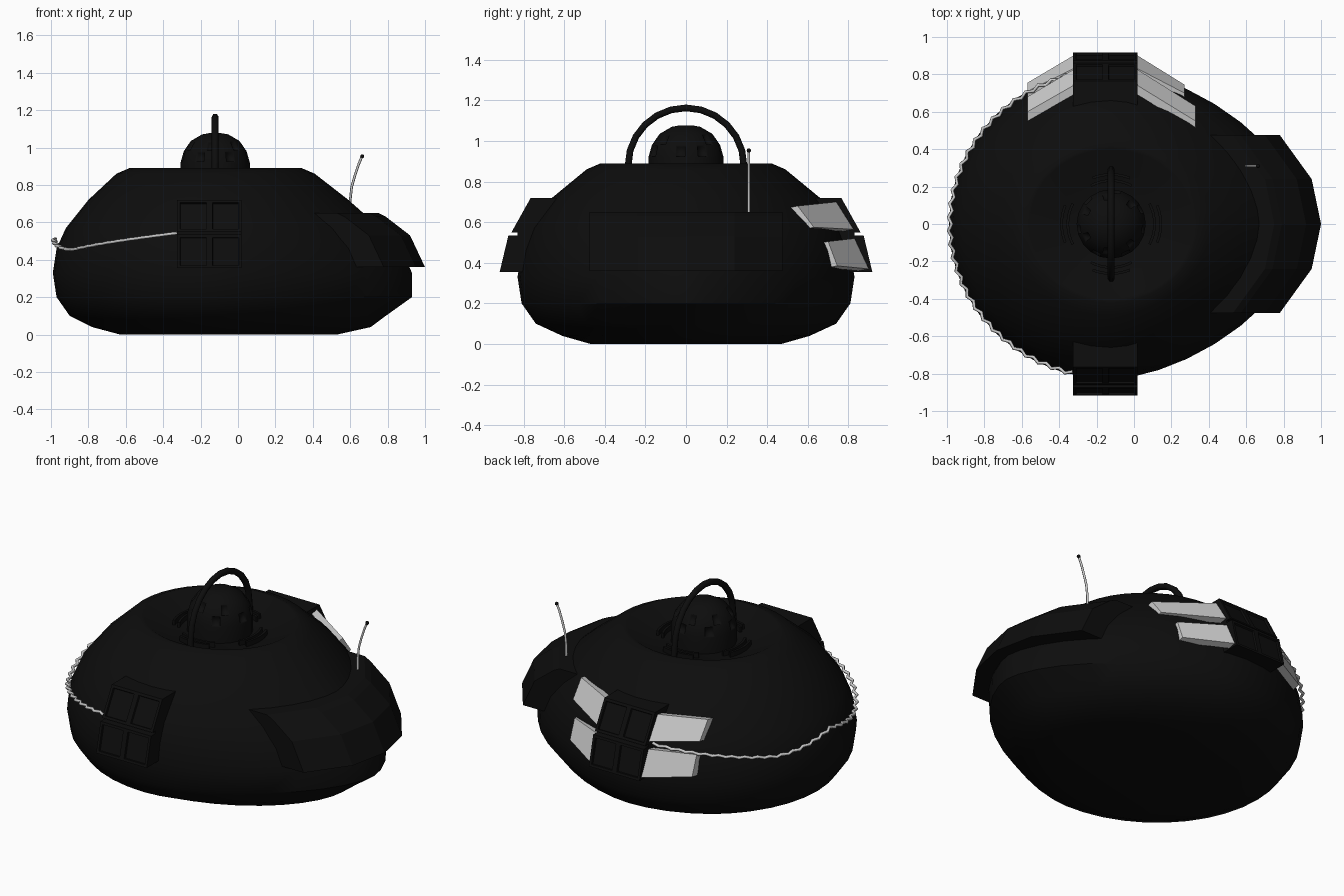
import bpy, bmesh
from math import sin, cos, pi, copysign, radians

if "Cube" in bpy.data.objects:
    bpy.data.objects.remove(bpy.data.objects["Cube"])

CX = -0.122  # centre of the dome and hull rings
black = bpy.data.materials.new("black")
black.diffuse_color = (0.004, 0.004, 0.004, 1)
black.use_nodes = True
black.node_tree.nodes["Principled BSDF"].inputs["Base Color"].default_value = black.diffuse_color


def make(name, verts, faces, mat=None, smooth=None):
    me = bpy.data.meshes.new(name)
    me.from_pydata(verts, [], faces)
    bm = bmesh.new()
    bm.from_mesh(me)
    bmesh.ops.recalc_face_normals(bm, faces=bm.faces)
    bm.to_mesh(me)
    bm.free()
    ob = bpy.data.objects.new(name, me)
    bpy.context.collection.objects.link(ob)
    if mat:
        me.materials.append(mat)
    if smooth:
        bpy.ops.object.select_all(action='DESELECT')
        ob.select_set(True)
        bpy.context.view_layer.objects.active = ob
        bpy.ops.object.shade_smooth_by_angle(angle=radians(smooth))
    return ob


def loft(name, rings, closed=True, mat=black, smooth=None):
    """Skin equal-length rings and cap both ends."""
    n = len(rings[0])
    verts = [p for r in rings for p in r]
    faces = [(k * n + i, k * n + (i + 1) % n, (k + 1) * n + (i + 1) % n, (k + 1) * n + i)
             for k in range(len(rings) - 1) for i in range(n)]
    if closed:
        faces += [tuple(range(n)), tuple(range((len(rings) - 1) * n, len(rings) * n))]
    return make(name, verts, faces, mat, smooth)


def tube(name, pts, r, mat=None, res=1):
    cu = bpy.data.curves.new(name, 'CURVE')
    cu.dimensions = '3D'
    cu.bevel_depth, cu.bevel_resolution, cu.use_fill_caps = r, res, True
    sp = cu.splines.new('POLY')
    sp.points.add(len(pts) - 1)
    for p, c in zip(sp.points, pts):
        p.co = (*c, 1)
    ob = bpy.data.objects.new(name, cu)
    bpy.context.collection.objects.link(ob)
    bpy.ops.object.select_all(action='DESELECT')
    ob.select_set(True)
    bpy.context.view_layer.objects.active = ob
    bpy.ops.object.convert(target='MESH')
    ob = bpy.context.object
    ob.name = name
    if mat:
        ob.data.materials.append(mat)
    return ob


def inset(ob, test, thick, depth):
    bm = bmesh.new()
    bm.from_mesh(ob.data)
    bm.normal_update()
    fs = [f for f in bm.faces if test(f)]
    bmesh.ops.inset_individual(bm, faces=fs, thickness=thick, depth=0)
    bmesh.ops.inset_individual(bm, faces=fs, thickness=0.003, depth=depth)
    bm.to_mesh(ob.data)
    bm.free()


# Egg-shaped hull with a dished top: z, left x, right x, half depth, front exponent
levels = [(0, -0.63, 0.53, 0.47, 1.9), (0.04, -0.78, 0.71, 0.61, 1.75),
          (0.10, -0.90, 0.79, 0.74, 1.7), (0.20, -0.97, 0.93, 0.81, 1.65),
          (0.33, -0.99, 0.93, 0.83, 1.65), (0.46, -0.97, 0.87, 0.81, 1.65),
          (0.57, -0.92, 0.76, 0.77, 1.7), (0.72, -0.80, 0.59, 0.66, 1.75),
          (0.86, -0.65, 0.41, 0.49, 1.9), (0.89, -0.58, 0.34, 0.42, 2),
          (0.89, -0.56, 0.32, 0.40, 2), (0.82, -0.41, 0.165, 0.287, 2)]


def hull_ring(z, xl, xr, b, n, N=40):
    out = []
    for i in range(N):
        c, s = cos(2 * pi * i / N), sin(2 * pi * i / N)
        e = 2 / (n if c > 0 else 2)
        a = xr - CX if c > 0 else CX - xl
        out.append((CX + copysign(a * abs(c) ** e, c), copysign(b * abs(s) ** e, s), z))
    return out


loft("hull", [hull_ring(*l) for l in levels], smooth=35)

# Observation dome with recessed windows
prof = [(0.185, 0.80), (0.185, 0.92), (0.168, 0.98), (0.13, 1.035), (0.07, 1.07), (0.03, 1.077)]
dome = loft("dome", [[(CX + r * cos(2 * pi * i / 20), r * sin(2 * pi * i / 20), z)
                      for i in range(20)] for r, z in prof], smooth=30)
inset(dome, lambda f: 0.94 < f.calc_center_median().z < 1.02 and f.index % 3 == 0, 0.006, -0.012)

# Curved rails in the dish around the dome
for k in range(4):
    for r0, span in ((0.225, 28), (0.258, 22)):
        rings = []
        for i in range(9):
            t = radians(k * 90 + (i / 4 - 1) * span)
            rings.append([(CX + r * cos(t), r * sin(t), z) for r, z in
                          ((r0, 0.81), (r0 + 0.014, 0.81), (r0 + 0.014, 0.85), (r0, 0.85))])
        loft("dish_rail", rings)

# Arched roll bar over the dome
arch = [(CX, -0.292, 0.81)] + [(CX, -0.285 * cos(pi * i / 12), 0.88 + 0.283 * sin(pi * i / 12))
                               for i in range(13)] + [(CX, 0.292, 0.81)]
tube("roll_bar", arch, 0.019, black)

# Overhanging hood at the pointed end
hood = []
for z, dx in ((0.36, 0), (0.53, 0.08), (0.63, 0.21), (0.65, 0.25)):
    hood.append([(0.30, 0.475, z), (0.78 - dx, 0.475, z), (0.95 - dx, 0.24, z), (1.0 - dx, 0, z),
                 (0.95 - dx, -0.24, z), (0.78 - dx, -0.475, z), (0.30, -0.475, z)])
loft("end_hood", hood)

# Two-tier boxes on the front and back
tiers = {"upper_box": [(0.60, 0.72), (0.765, 0.72), (0.86, 0.55), (0.60, 0.55)],
         "middle_box": [(0.65, 0.56), (0.83, 0.56), (0.83, 0.52), (0.65, 0.52)],
         "lower_box": [(0.65, 0.535), (0.875, 0.535), (0.918, 0.355), (0.65, 0.355)]}
for side, s in (("front", -1), ("back", 1)):
    for part, p in tiers.items():
        ob = loft(side + "_" + part, [[(x, s * y, z) for y, z in p] for x in (-0.325, -0.152, 0.02)])
        if part != "middle_box":
            inset(ob, lambda f: s * f.normal.y > 0.5, 0.022, -0.012)

# Grey louvre panels either side of the back boxes: outer x, then (y, z) edges
for sx, xi, upper, lower in (("right", 0.02, (0.33, 0.0), (0.27, 0.0)),
                             ("left", -0.325, (-0.57, 0.05), (-0.57, 0.01))):
    for part, (xo, dy), inner, outer in (
            ("upper", upper, [(0.74, 0.70), (0.825, 0.565)], [(0.55, 0.68), (0.63, 0.575)]),
            ("lower", lower, [(0.83, 0.52), (0.90, 0.37)], [(0.70, 0.505), (0.745, 0.385)])):
        rings = []
        for x, edge, d in ((xi, inner, 0), (xo, outer, dy)):
            (y0, z0), (y1, z1) = edge
            rings.append([(x, y0 + d, z0), (x, y1 + d, z1),
                          (x, y1 + d - 0.05, z1 - 0.01), (x, y0 + d - 0.05, z0 - 0.01)])
        loft(sx + "_" + part + "_panel", rings, mat=None)

# Zigzag chain slung around the rounded end
chain = []
for i in range(61):
    u = i / 60
    t = radians(-104 - 152 * u)
    w = abs(2 * u - 1)  # 1 at the boxes, 0 at the far end
    z = 0.512 - 0.058 * sin(pi * min(1, w / 0.74)) if w < 0.37 else 0.454 + 0.088 * ((w - 0.37) / 0.63)
    k = 1 + (0.013 if i % 2 else -0.008)
    chain.append((CX + 0.86 * k * cos(t), 0.82 * k * sin(t), z))
tube("chain", chain, 0.009)

# Bent aerial with a dark tip
tube("aerial", [(0.60, 0.31, 0.64), (0.60, 0.31, 0.72), (0.608, 0.31, 0.79), (0.625, 0.31, 0.85),
                (0.645, 0.31, 0.91), (0.662, 0.31, 0.95)], 0.007)
bpy.ops.mesh.primitive_uv_sphere_add(segments=10, ring_count=6, radius=0.011, location=(0.664, 0.31, 0.953))
bpy.context.object.name = "aerial_tip"
bpy.context.object.data.materials.append(black)
